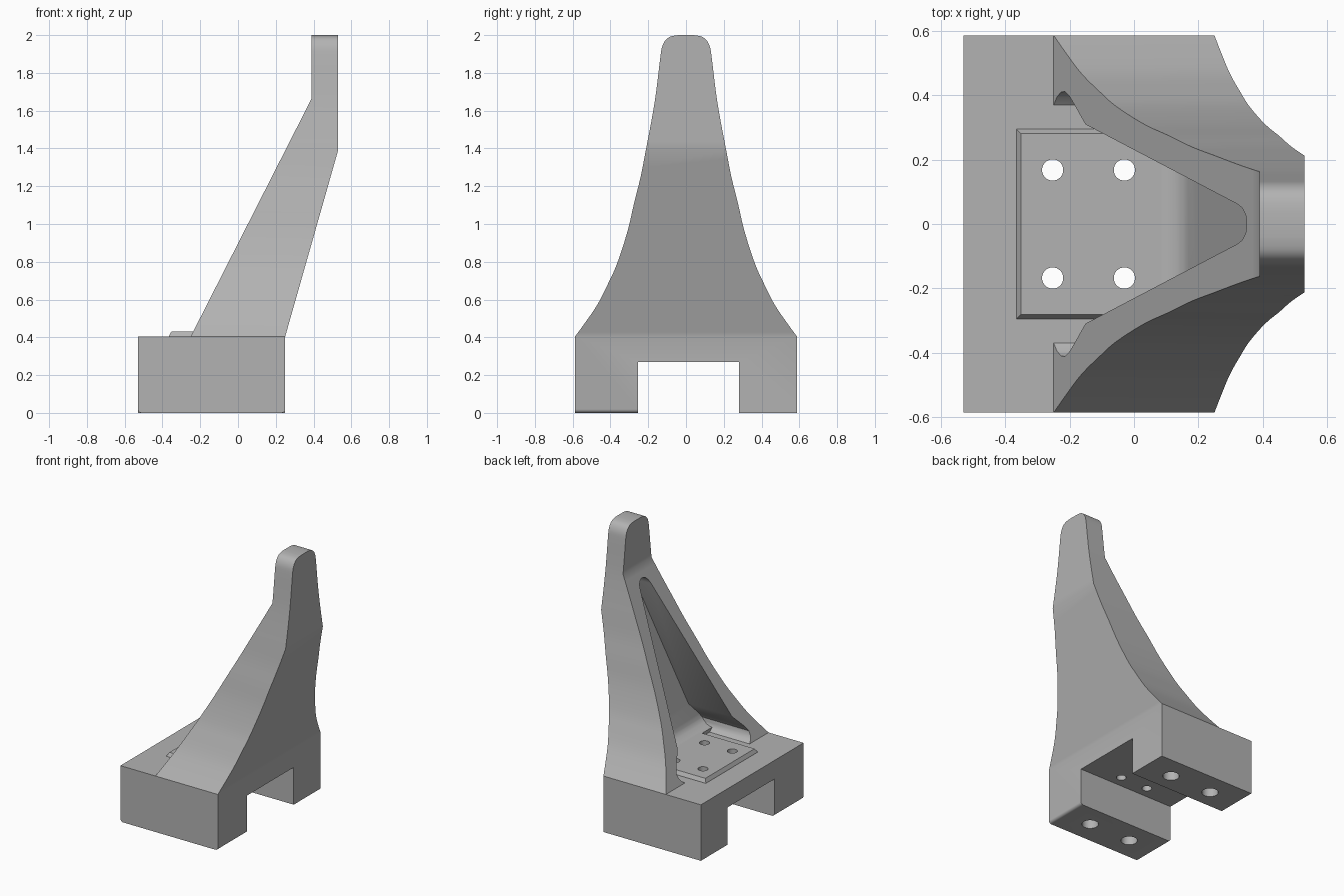
import bpy, bmesh, math
from mathutils import Vector

if "Cube" in bpy.data.objects:
    bpy.data.objects.remove(bpy.data.objects["Cube"])

grey = bpy.data.materials.new("plain_grey")
grey.diffuse_color = (0.45, 0.45, 0.45, 1)
grey.use_nodes = True
grey.node_tree.nodes["Principled BSDF"].inputs["Base Color"].default_value = grey.diffuse_color


def make_object(name, bm):
    bmesh.ops.recalc_face_normals(bm, faces=bm.faces)
    mesh = bpy.data.meshes.new(name)
    bm.to_mesh(mesh)
    bm.free()
    mesh.materials.append(grey)
    ob = bpy.data.objects.new(name, mesh)
    bpy.context.collection.objects.link(ob)
    return ob


def prism(name, profile, axis, lo, hi):
    """Extrude a closed profile along x (profile = y, z) or y (profile = x, z)."""
    bm = bmesh.new()
    place = (lambda p, t: (t, p[0], p[1])) if axis == "x" else (lambda p, t: (p[0], t, p[1]))
    a = [bm.verts.new(place(p, lo)) for p in profile]
    b = [bm.verts.new(place(p, hi)) for p in profile]
    bm.faces.new(a)
    bm.faces.new(b[::-1])
    n = len(a)
    for i in range(n):
        j = (i + 1) % n
        bm.faces.new((a[i], b[i], b[j], a[j]))
    return make_object(name, bm)


def cylinder(name, x, y, z0, z1, r):
    bm = bmesh.new()
    bmesh.ops.create_cone(bm, cap_ends=True, segments=32, radius1=r, radius2=r, depth=z1 - z0)
    bmesh.ops.translate(bm, verts=bm.verts, vec=(x, y, (z0 + z1) / 2))
    return make_object(name, bm)


def combine(ob, other, operation):
    """Apply a boolean and remove the helper."""
    mod = ob.modifiers.new("bool", "BOOLEAN")
    mod.operation, mod.object, mod.solver = operation, other, "EXACT"
    deps = bpy.context.evaluated_depsgraph_get()
    mesh = bpy.data.meshes.new_from_object(ob.evaluated_get(deps))
    ob.modifiers.clear()
    ob.data = mesh
    bpy.data.objects.remove(other)


def smooth(points, steps=3):
    """Catmull-Rom curve through the points."""
    pts = [Vector(p) for p in points]
    out = []
    for i in range(len(pts) - 1):
        p0, p1 = pts[max(i - 1, 0)], pts[i]
        p2, p3 = pts[i + 1], pts[min(i + 2, len(pts) - 1)]
        for s in range(steps):
            t = s / steps
            out.append(0.5 * (2 * p1 + (p2 - p0) * t + (2 * p0 - 5 * p1 + 4 * p2 - p3) * t * t
                              + (3 * p1 - p0 - 3 * p2 + p3) * t ** 3))
    out.append(pts[-1])
    return [(p.x, p.y) for p in out]


def mirrored(half):
    return half + [(-y, z) for y, z in reversed(half)]


# Upright: flared front outline crossed with the leaning side outline
flare = smooth([(.587, .405), (.525, .49), (.465, .58), (.41, .69), (.365, .79), (.31, .96),
                (.275, 1.11), (.24, 1.25), (.213, 1.39), (.186, 1.53), (.163, 1.665),
                (.147, 1.79), (.135, 1.89), (.126, 1.94), (.107, 1.975), (.08, 1.993), (.04, 2.0)])
upright = prism("bracket", mirrored([(.57, .3)] + flare), "x", -1, 1)
lean = prism("lean", [(-.24, .3), (.24, .3), (.25, .405), (.53, 1.39), (.53, 2.1),
                      (.39, 2.1), (.39, 1.665), (-.25, .405)], "y", -1, 1)
combine(upright, lean, "INTERSECT")

# Pocket hollowed out of the sloping face, with a filleted foot
foot = [(.36, .36), (.37, .405), (.395, .425), (.41, .45), (.412, .475), (.395, .505)]
tip = [(.31, .6), (.062, 1.53), (.05, 1.56), (.03, 1.58), (.01, 1.587)]
pocket = prism("pocket", mirrored(foot + tip), "x", -.8, .8)
arc = [(.07 + .1 * math.sin(a), .51 - .08 * math.cos(a))
       for a in (math.radians(d) for d in range(0, 76, 15))]
depth = prism("depth", [(-.7, .3), (.07, .3)] + arc + [(.477, 1.6), (.477, 1.8), (-.7, 1.8)], "y", -1, 1)
combine(pocket, depth, "INTERSECT")
combine(upright, pocket, "DIFFERENCE")

# Base block with a channel underneath, one leg having rounded lower edges
base = prism("base", [(-.53, 0), (.25, 0), (.25, .405), (-.53, .405)], "y", -.587, .587)
channel = prism("channel", [(-.253, -.1), (.28, -.1), (.28, .27), (-.253, .27)], "x", -1, 1)
combine(base, channel, "DIFFERENCE")
bm = bmesh.new()
bm.from_mesh(base.data)
edges = [e for e in bm.edges if all(v.co.z < .01 and v.co.y < -.2 for v in e.verts)
         and abs(e.verts[0].co.x - e.verts[1].co.x) < .01]
bmesh.ops.bevel(bm, geom=edges, offset=.02, segments=4, profile=.5, affect="EDGES")
bm.to_mesh(base.data)
bm.free()
combine(upright, base, "UNION")

# Raised mounting pad with sloped edges
bm = bmesh.new()
rings = [[bm.verts.new(c) for c in ((x, -y, z), (.085, -y, z), (.085, y, z), (x, y, z))]
         for x, y, z in ((-.366, .296, .39), (-.366, .296, .407), (-.352, .281, .432))]
bm.faces.new(rings[0])
bm.faces.new(rings[2][::-1])
for lo, hi in zip(rings, rings[1:]):
    for i in range(4):
        bm.faces.new((lo[i], lo[(i + 1) % 4], hi[(i + 1) % 4], hi[i]))
combine(upright, make_object("pad", bm), "UNION")

# Through holes in the pad and blind holes in the legs
for side in (-1, 1):
    for x in (-.253, -.03):
        combine(upright, cylinder("pad_hole", x, side * .168, .2, .6, .033), "DIFFERENCE")
    for x in (-.31, .03):
        combine(upright, cylinder("leg_hole", x, side * .42, -.1, .25, .055), "DIFFERENCE")

# Single material, smooth curves with crisp edges
upright.data.materials.clear()
upright.data.materials.append(grey)
for poly in upright.data.polygons:
    poly.material_index = 0
bpy.context.view_layer.objects.active = upright
upright.select_set(True)
bpy.ops.object.shade_smooth_by_angle(angle=math.radians(28))
